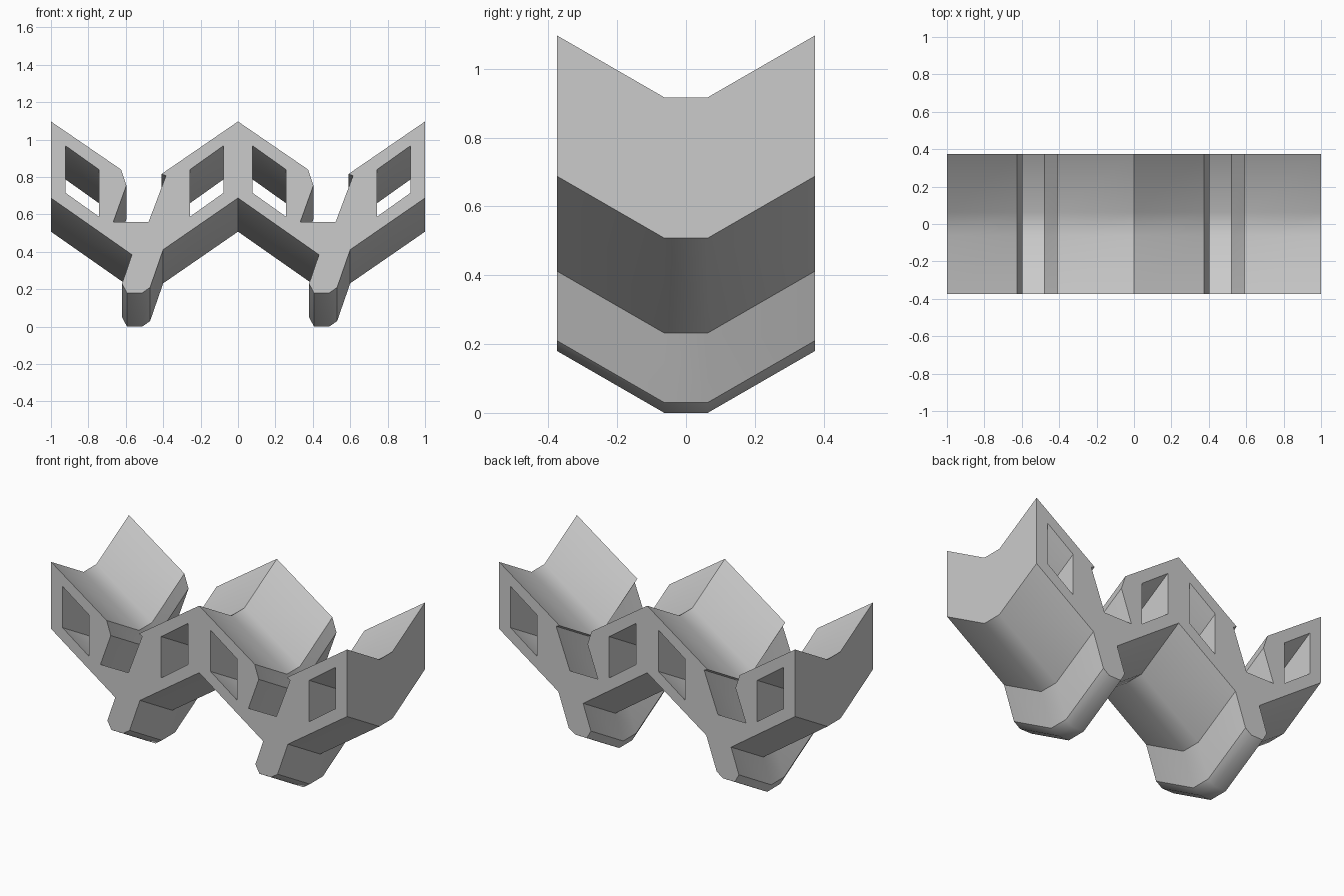
import bpy, bmesh, math

cube = bpy.data.objects.get("Cube")
if cube:
    bpy.data.objects.remove(cube, do_unlink=True)

grey = bpy.data.materials.new("plain grey")
grey.use_nodes = True
grey.diffuse_color = (0.6, 0.6, 0.6, 1)
bsdf = grey.node_tree.nodes["Principled BSDF"]
bsdf.inputs["Base Color"].default_value = grey.diffuse_color
bsdf.inputs["Roughness"].default_value = 0.8

# Profile of one unit, from its left peak (x = 0) to the next peak (x = 1), in x and z
TOP = [(0, 0.917), (0.375, 0.66), (0.403, 0.575), (0.333, 0.38),
       (0.522, 0.38), (0.615, 0.627), (0.592, 0.637)]
BOTTOM = [(0, 0.508), (0.433, 0.205), (0.38, 0.05), (0.407, 0),
          (0.487, 0), (0.53, 0.03), (0.6, 0.232)]
WINDOW = [(0.077, 0.788), (0.257, 0.66), (0.257, 0.408), (0.077, 0.536)]
# Sweep stations along y with the lift of the chevron
STATIONS = [(-0.375, 0.18), (-0.063, 0), (0.063, 0), (0.375, 0.18)]


def repeat(points):
    """Two units side by side, closed by the last peak."""
    line = [(x + shift, z) for shift in (-1, 0) for x, z in points]
    return line + [(1, points[0][1])]


loops = [repeat(TOP) + repeat(BOTTOM)[::-1]]
for shift in (-1, 0):
    loops.append([(x + shift, z) for x, z in WINDOW])
    loops.append([(1 - x + shift, z) for x, z in WINDOW])

bm = bmesh.new()
cap_edges = ([], [])
for loop in loops:
    rings = [[bm.verts.new((x, y, z + lift)) for x, z in loop] for y, lift in STATIONS]
    n = len(loop)
    # Swept walls
    for a, b in zip(rings, rings[1:]):
        for i in range(n):
            j = (i + 1) % n
            bm.faces.new((a[i], a[j], b[j], b[i]))
    # Rims of both end faces
    for ring, edges in ((rings[0], cap_edges[0]), (rings[-1], cap_edges[1])):
        edges.extend(bm.edges.get((ring[i], ring[(i + 1) % n])) for i in range(n))

# End faces with the window openings left free
for edges in cap_edges:
    bmesh.ops.triangle_fill(bm, edges=edges, use_beauty=True, use_dissolve=False)
bmesh.ops.recalc_face_normals(bm, faces=bm.faces[:])

mesh = bpy.data.meshes.new("chevron_track")
bm.to_mesh(mesh)
bm.free()
mesh.materials.append(grey)
track = bpy.data.objects.new("chevron_track", mesh)
bpy.context.collection.objects.link(track)

# Soft bends along the chevron, crisp profile edges
bpy.ops.object.select_all(action='DESELECT')
track.select_set(True)
bpy.context.view_layer.objects.active = track
bpy.ops.object.shade_smooth_by_angle(angle=math.radians(32))
